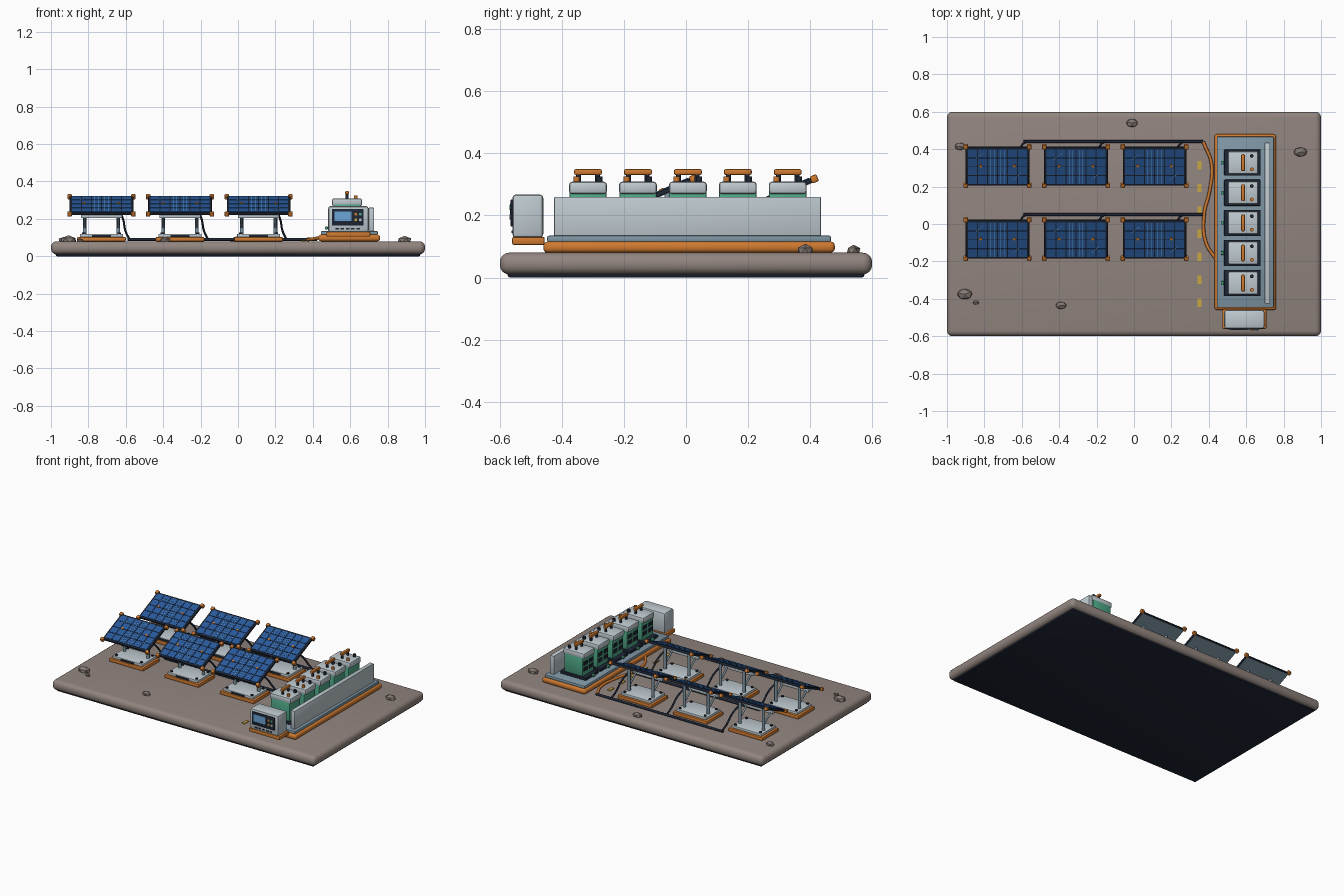
import bpy, bmesh, math, random
from mathutils import Matrix, Vector

random.seed(4)
cube = bpy.data.objects.get("Cube")
if cube:
    bpy.data.objects.remove(cube, do_unlink=True)


def material(name, hex_code):
    srgb = [int(hex_code[i:i + 2], 16) / 255 for i in (0, 2, 4)]
    col = [c / 12.92 if c < 0.04 else ((c + 0.055) / 1.055) ** 2.4 for c in srgb] + [1]
    m = bpy.data.materials.new(name)
    m.use_nodes = True
    m.diffuse_color = col
    m.node_tree.nodes["Principled BSDF"].inputs["Base Color"].default_value = col
    return m


SOIL = material("taupe ground", "92857F")
ROCK = material("rock grey", "857A74")
NAVY = material("dark navy", "1E2635")
ORANGE = material("orange", "D07A30")
BLUE = material("cell blue", "29599A")
SKY = material("light blue", "6BA5D6")
PALE = material("pale grey", "BFCAD0")
STEEL = material("steel blue", "7F97A5")
GREEN = material("green", "4FA888")
YELLOW = material("yellow", "C9A840")


def finish(name, bm, mat):
    mesh = bpy.data.meshes.new(name)
    bm.to_mesh(mesh)
    bm.free()
    mesh.materials.append(mat)
    ob = bpy.data.objects.new(name, mesh)
    bpy.context.collection.objects.link(ob)
    return ob


def boxes(name, mat, items, bevel=0, frame=Matrix(), segs=2):
    """One object made of boxes given as (centre, size[, turn about z])."""
    bm = bmesh.new()
    for c, s, *turn in items:
        m = frame @ Matrix.Translation(c) @ Matrix.Rotation(turn[0] if turn else 0, 4, 'Z')
        bmesh.ops.create_cube(bm, size=1, matrix=m @ Matrix.Diagonal((*s, 1)))
    if bevel:
        bmesh.ops.bevel(bm, geom=bm.edges[:], offset=bevel, segments=segs,
                        affect='EDGES', profile=0.5, clamp_overlap=True)
    return finish(name, bm, mat)


def rods(name, mat, items, r, frame=Matrix(), sides=12):
    """One object made of cylinders given as (start, end)."""
    bm = bmesh.new()
    for a, b in items:
        a, b = Vector(a), Vector(b)
        d = b - a
        m = frame @ Matrix.Translation((a + b) / 2) @ d.to_track_quat('Z', 'Y').to_matrix().to_4x4()
        bmesh.ops.create_cone(bm, cap_ends=True, segments=sides, radius1=r, radius2=r,
                              depth=d.length, matrix=m)
    return finish(name, bm, mat)


def cable(name, mat, pts, r):
    cu = bpy.data.curves.new(name, 'CURVE')
    cu.dimensions = '3D'
    cu.bevel_depth, cu.bevel_resolution, cu.resolution_u = r, 2, 8
    cu.use_fill_caps = True
    sp = cu.splines.new('BEZIER')
    sp.bezier_points.add(len(pts) - 1)
    for p, co in zip(sp.bezier_points, pts):
        p.co = co
        p.handle_left_type = p.handle_right_type = 'AUTO'
    cu.materials.append(mat)
    ob = bpy.data.objects.new(name, cu)
    bpy.context.collection.objects.link(ob)


# Ground slab with dark underside
boxes("ground_slab", SOIL, [((0, 0, 0.045), (2, 1.2, 0.07))], 0.03, segs=4)
boxes("ground_underside", NAVY, [((0, 0, 0.015), (1.95, 1.15, 0.03))], 0.008)
boxes("lane_dashes", YELLOW, [((0.35, -0.42 + 0.1225 * i, 0.081), (0.02, 0.045, 0.008))
                              for i in range(7)])

# Rocks
for x, y, r in [(-0.93, 0.415, 0.032), (-0.01, 0.54, 0.035), (0.89, 0.385, 0.04),
                (-0.905, -0.375, 0.045), (-0.845, -0.42, 0.018), (-0.39, -0.435, 0.032)]:
    bm = bmesh.new()
    turn = Matrix.Rotation(random.uniform(0, 3), 4, 'Z')
    bmesh.ops.create_icosphere(bm, subdivisions=1, radius=r, matrix=Matrix.Translation((x, y, 0.085))
                               @ Matrix.Diagonal((1, 0.7, 0.6, 1)) @ turn)
    finish("rock", bm, ROCK)

# Solar panels on footings
W, L, COLS, ROWS = 0.34, 0.226, 6, 4


def solar_unit(x, y):
    base = Matrix.Translation((x, y, 0))
    boxes("footing_base", ORANGE, [((0, 0, 0.091), (0.26, 0.18, 0.024))], 0.006, base)
    boxes("footing_plate", PALE, [((0, 0, 0.111), (0.23, 0.155, 0.018))], 0.004, base)
    boxes("footing_label", NAVY, [((0, -0.078, 0.109), (0.1, 0.006, 0.012))], 0, base)
    rods("footing_bolts", NAVY, [((sx * 0.095, sy * 0.06, 0.118), (sx * 0.095, sy * 0.06, 0.127))
                                 for sx in (-1, 1) for sy in (-1, 1)], 0.009, base, 8)
    rods("support_posts", STEEL, [((s * 0.09, 0.02, 0.118), (s * 0.09, 0.02, 0.275))
                                  for s in (-1, 1)], 0.01, base)
    rods("support_struts", STEEL, [((s * 0.09, 0.02, 0.15), (s * 0.09, -0.055, 0.215))
                                   for s in (-1, 1)], 0.006, base)
    boxes("support_beam", PALE, [((0, -0.06, 0.216), (0.22, 0.022, 0.024))], 0.004, base)

    tilt = Matrix.Translation((x, y, 0.272)) @ Matrix.Rotation(math.radians(24), 4, 'X')
    boxes("panel_frame", NAVY, [((0, 0, 0), (W, L, 0.014))], 0.003, tilt)
    boxes("panel_back", STEEL, [((0, 0, -0.0075), (W - 0.012, L - 0.012, 0.004))], 0, tilt)
    cw, ch = (W - 0.02) / COLS, (L - 0.02) / ROWS
    centres = [((i - (COLS - 1) / 2) * cw, (j - (ROWS - 1) / 2) * ch)
               for i in range(COLS) for j in range(ROWS)]
    boxes("panel_cells", BLUE, [((cx, cy, 0.0075), (cw - 0.005, ch - 0.005, 0.004))
                                for cx, cy in centres], 0, tilt)
    boxes("panel_busbars", SKY, [((s * d, 0, 0.0095), (0.0025, L - 0.03, 0.002))
                                 for s in (-1, 1) for d in (0.018, 0.036)], 0, tilt)
    boxes("panel_glints", SKY, [((s * 0.1, s * -0.06, 0.0097), (0.06, 0.003, 0.002), 0.7)
                                for s in (-1, 1)], 0, tilt)
    boxes("panel_corners", ORANGE, [((sx * W / 2, sy * L / 2, 0), (0.024, 0.024, 0.024))
                                    for sx in (-1, 1) for sy in (-1, 1)], 0.005, tilt)
    rods("panel_pivots", ORANGE, [((s * 0.09, 0.005, 0), (s * 0.09, 0.005, 0.013))
                                  for s in (-1, 1)], 0.008, tilt)
    cable("panel_cable", NAVY, [(x + 0.09, y, 0.25), (x + 0.115, y + 0.06, 0.2),
                                (x + 0.13, y + 0.11, 0.13), (x + 0.15, y + 0.13, 0.09)], 0.006)


for row_y in (-0.08, 0.31):
    for col_x in (-0.73, -0.31, 0.11):
        solar_unit(col_x, row_y)
    cable("row_cable", NAVY, [(-0.59, row_y + 0.13, 0.09), (-0.1, row_y + 0.13, 0.09),
                              (0.37, row_y + 0.13, 0.09)], 0.008)
cable("trunk_cable", ORANGE, [(0.37, 0.44, 0.09), (0.415, 0.32, 0.09), (0.405, 0.18, 0.09),
                              (0.375, 0.05, 0.09), (0.385, -0.1, 0.09), (0.44, -0.19, 0.1)], 0.009)

# Battery platform and side wall
boxes("platform_base", ORANGE, [((0.595, 0.01, 0.098), (0.33, 0.94, 0.036))], 0.014, segs=3)
boxes("platform_deck", STEEL, [((0.595, 0.01, 0.124), (0.305, 0.915, 0.022))], 0.006)
boxes("side_wall", PALE, [((0.713, 0.005, 0.195), (0.03, 0.86, 0.13))], 0.004)

# Batteries
for i in range(5):
    f = Matrix.Translation((0.58, -0.316 + 0.161 * i, 0))
    boxes("battery_tray", NAVY, [((0, 0, 0.143), (0.195, 0.14, 0.02))], 0.004, f)
    boxes("battery_body", GREEN, [((0.003, 0, 0.215), (0.14, 0.12, 0.14))], 0.005, f)
    boxes("battery_lid", PALE, [((0.003, 0, 0.289), (0.162, 0.122, 0.04))], 0.01, f)
    boxes("battery_vents", NAVY, [((-0.068, s * 0.03, z), (0.006, 0.04, 0.025))
                                  for s in (-1, 1) for z in (0.195, 0.235)], 0, f)
    boxes("battery_light", GREEN, [((-0.108, 0, 0.15), (0.016, 0.02, 0.016))], 0.003, f)
    rods("handle_posts", NAVY, [((0.003, s * 0.03, 0.3), (0.003, s * 0.03, 0.338))
                                for s in (-1, 1)], 0.008, f)
    boxes("handle_grip", ORANGE, [((0.003, 0, 0.34), (0.02, 0.09, 0.019))], 0.006, f)
    for nm, mat, s in (("plus_terminal", ORANGE, -1), ("minus_terminal", NAVY, 1)):
        rods(nm, mat, [((0.05, s * 0.036, 0.3), (0.05, s * 0.036, 0.326))], 0.01, f)

# Control cabinet
boxes("cabinet_base", ORANGE, [((0.59, -0.508, 0.118), (0.235, 0.105, 0.026))], 0.006)
boxes("cabinet_body", PALE, [((0.59, -0.51, 0.198), (0.215, 0.1, 0.14))], 0.012)
boxes("cabinet_panel", NAVY, [((0.587, -0.561, 0.208), (0.17, 0.008, 0.088))], 0.002)
boxes("cabinet_screen", SKY, [((0.561, -0.565, 0.214), (0.092, 0.005, 0.05))])
boxes("cabinet_vents", NAVY, [((0.53 + 0.028 * i, -0.56, 0.147), (0.018, 0.006, 0.008))
                              for i in range(5)])
for nm, mat, bx, bz in (("orange_button", ORANGE, 0.63, 0.225), ("green_button", GREEN, 0.654, 0.225),
                        ("yellow_button", YELLOW, 0.63, 0.195), ("grey_button", PALE, 0.654, 0.195)):
    rods(nm, mat, [((bx, -0.56, bz), (bx, -0.569, bz))], 0.008)

# Smooth rounded parts, keeping real edges sharp
for ob in bpy.context.scene.objects:
    if ob.type == 'MESH':
        ob.select_set(ob.name.split(".")[0] != "rock")
        if ob.select_get():
            bpy.context.view_layer.objects.active = ob
bpy.ops.object.shade_smooth_by_angle(angle=math.radians(35))
